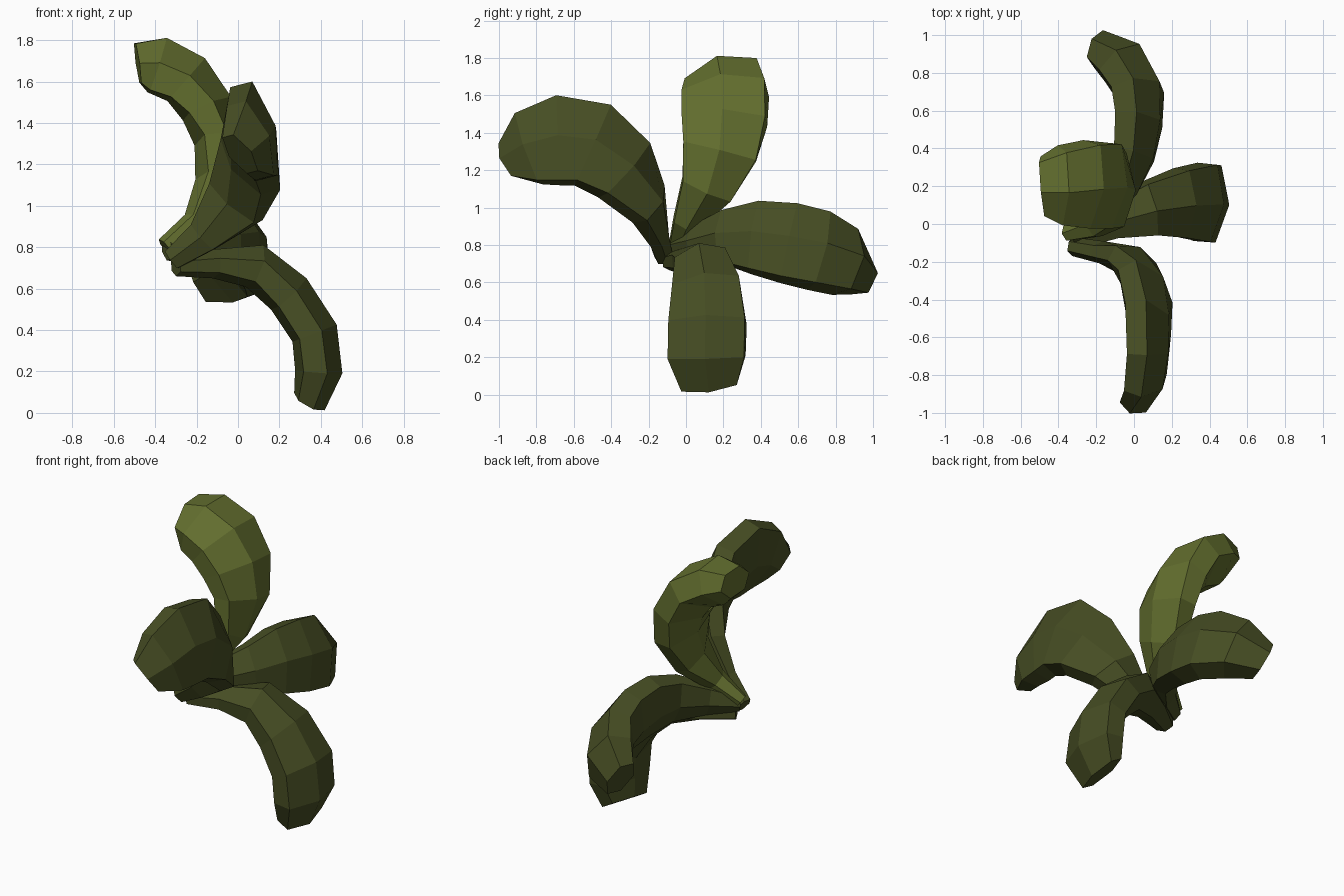
import bpy, bmesh, math
from mathutils import Vector


def colour(name, rgb):
    m = bpy.data.materials.new(name)
    m.diffuse_color = (*rgb, 1)
    return m


light = colour("olive_green", (0.125, 0.158, 0.028))
dark = colour("dark_olive_green", (0.062, 0.075, 0.017))


def lobe(name, mat, dir_a, dir_b, rings):
    """Six-sided curved lobe; each ring is x, y, z, half width, half thickness.
    The width direction twists from dir_a at the root to dir_b at the tip."""
    bm = bmesh.new()
    pts = [Vector(r[:3]) for r in rings]
    last = len(pts) - 1
    loops = []
    for i, r in enumerate(rings):
        tan = (pts[min(i + 1, last)] - pts[max(i - 1, 0)]).normalized()
        if i == last:  # keep curling at the tip
            tan = (2 * tan - (pts[i] - pts[i - 2]).normalized()).normalized()
        side = Vector(dir_a).lerp(Vector(dir_b), i / last)
        side = (side - tan * side.dot(tan)).normalized()
        up = tan.cross(side)
        ring = []
        for k in range(6):
            a = math.radians(30 + 60 * k)
            p = pts[i] + side * (math.cos(a) / 0.866 * r[3]) + up * (math.sin(a) * r[4])
            ring.append(bm.verts.new(p))
        loops.append(ring)
    for a, b in zip(loops, loops[1:]):
        for k in range(6):
            n = (k + 1) % 6
            bm.faces.new((a[k], a[n], b[n], b[k]))
    bm.faces.new(loops[0][::-1])
    bm.faces.new(loops[-1])
    bmesh.ops.recalc_face_normals(bm, faces=bm.faces)
    me = bpy.data.meshes.new(name)
    bm.to_mesh(me)
    bm.free()
    me.materials.append(mat)
    ob = bpy.data.objects.new(name, me)
    bpy.context.collection.objects.link(ob)


# upper lobe, curling back to the left
lobe("upper_lobe", light, (0, 1, 0), (0, 1, 0.35), [
    (-0.35, -0.05, 0.80, 0.04, 0.05), (-0.21, 0.00, 0.92, 0.07, 0.06),
    (-0.12, 0.11, 1.10, 0.14, 0.09), (-0.10, 0.18, 1.30, 0.20, 0.11),
    (-0.15, 0.205, 1.47, 0.225, 0.13), (-0.25, 0.21, 1.61, 0.225, 0.14),
    (-0.39, 0.205, 1.68, 0.20, 0.145), (-0.485, 0.20, 1.69, 0.15, 0.10)])

# front lobe, arching forward
lobe("front_lobe", dark, (-0.25, 0, 0.97), (-0.25, 0, 0.97), [
    (-0.32, -0.12, 0.74, 0.05, 0.05), (-0.17, -0.15, 0.85, 0.08, 0.06),
    (-0.01, -0.20, 1.02, 0.15, 0.09), (0.06, -0.33, 1.20, 0.20, 0.11),
    (0.075, -0.50, 1.335, 0.23, 0.115), (0.075, -0.68, 1.36, 0.235, 0.11),
    (0.06, -0.84, 1.315, 0.20, 0.10), (0.01, -0.94, 1.25, 0.11, 0.08)])

# lower lobe, hanging to the ground
lobe("lower_lobe", dark, (0.08, 1, 0.08), (0.08, 1, 0.06), [
    (-0.30, -0.08, 0.71, 0.05, 0.05), (-0.12, 0.01, 0.72, 0.09, 0.07),
    (0.08, 0.08, 0.71, 0.14, 0.11), (0.245, 0.11, 0.575, 0.18, 0.115),
    (0.37, 0.115, 0.385, 0.205, 0.115), (0.39, 0.11, 0.20, 0.205, 0.115),
    (0.345, 0.125, 0.055, 0.15, 0.085)])

# rear lobe, drooping backward
lobe("rear_lobe", dark, (-0.3, 0, 0.95), (-0.35, 0, 0.95), [
    (-0.34, -0.06, 0.79, 0.05, 0.05), (-0.19, 0.05, 0.81, 0.09, 0.065),
    (-0.06, 0.20, 0.84, 0.14, 0.09), (0.00, 0.37, 0.84, 0.19, 0.11),
    (0.025, 0.55, 0.81, 0.21, 0.12), (0.02, 0.71, 0.77, 0.21, 0.13),
    (-0.06, 0.85, 0.71, 0.18, 0.14), (-0.19, 0.93, 0.64, 0.11, 0.10)])
